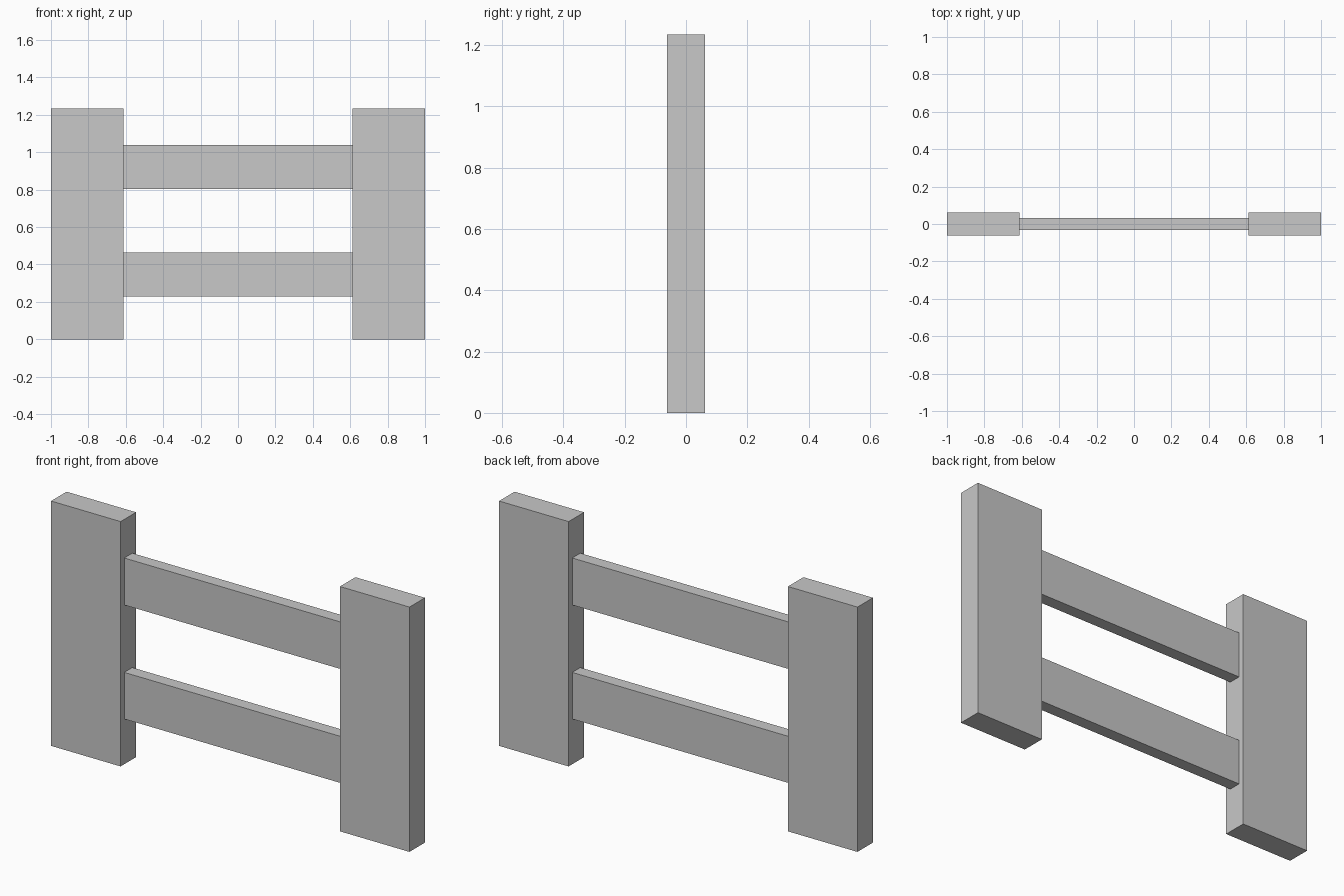
import bpy

cube = bpy.data.objects.get("Cube")
if cube:
    bpy.data.objects.remove(cube, do_unlink=True)

# Single plain grey
grey = bpy.data.materials.new("light_grey")
grey.use_nodes = True
colour = (0.58, 0.58, 0.58, 1.0)
grey.diffuse_color = colour
grey.node_tree.nodes["Principled BSDF"].inputs["Base Color"].default_value = colour

POST_INNER = 0.612
POST_HEIGHT = 1.235
POST_DEPTH = 0.123
RAIL_DEPTH = 0.064


def box(name, x, depth, z):
    """Box spanning the x and z ranges, centred on y = 0."""
    bpy.ops.mesh.primitive_cube_add(
        size=1, location=((x[0] + x[1]) / 2, 0, (z[0] + z[1]) / 2))
    obj = bpy.context.object
    obj.name = name
    obj.scale = (x[1] - x[0], depth, z[1] - z[0])
    bpy.ops.object.transform_apply(location=False, rotation=False, scale=True)
    obj.data.materials.append(grey)
    return obj


# Upright posts
box("right_post", (-1, -POST_INNER), POST_DEPTH, (0, POST_HEIGHT))
box("left_post", (POST_INNER, 1), POST_DEPTH, (0, POST_HEIGHT))

# Horizontal rails butted between the posts
for name, z in (("lower_rail", (0.228, 0.463)), ("upper_rail", (0.803, 1.04))):
    box(name, (-POST_INNER, POST_INNER), RAIL_DEPTH, z)
